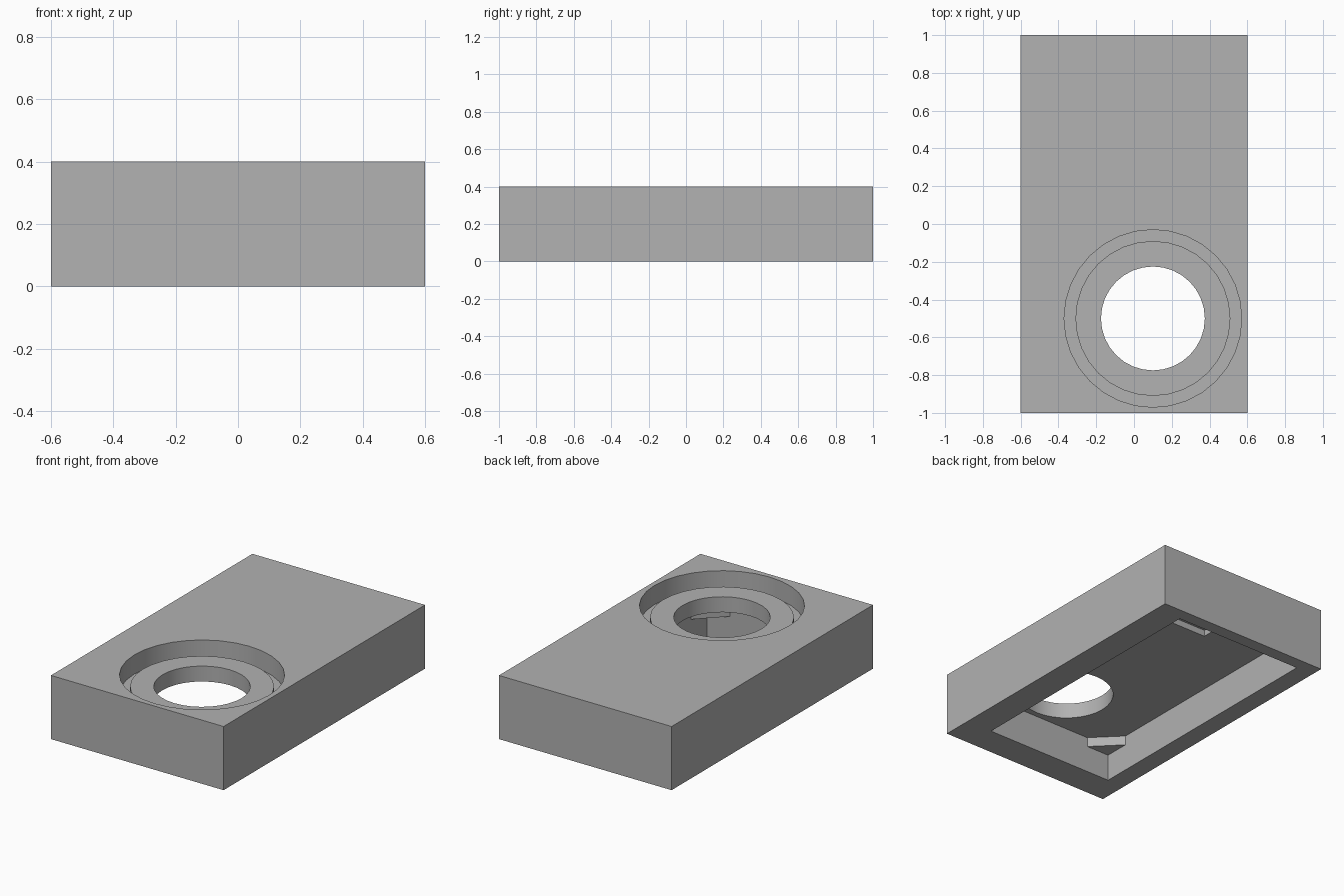
import bpy
import bmesh
import math
from mathutils import Vector

if "Cube" in bpy.data.objects:
    bpy.data.objects.remove(bpy.data.objects["Cube"])

grey = bpy.data.materials.new("plain grey")
grey.use_nodes = True
colour = (0.445, 0.445, 0.445, 1)
grey.diffuse_color = colour
grey.node_tree.nodes["Principled BSDF"].inputs["Base Color"].default_value = colour


def finish(name, bm):
    bmesh.ops.recalc_face_normals(bm, faces=bm.faces)
    mesh = bpy.data.meshes.new(name)
    bm.to_mesh(mesh)
    bm.free()
    mesh.materials.append(grey)
    obj = bpy.data.objects.new(name, mesh)
    bpy.context.collection.objects.link(obj)
    return obj


def prism(name, outline, z0, z1):
    """Upright solid over a flat outline."""
    bm = bmesh.new()
    face = bm.faces.new([bm.verts.new((x, y, z0)) for x, y in outline])
    new = bmesh.ops.extrude_face_region(bm, geom=[face])["geom"]
    verts = [v for v in new if isinstance(v, bmesh.types.BMVert)]
    bmesh.ops.translate(bm, verts=verts, vec=(0, 0, z1 - z0))
    return finish(name, bm)


def block(name, x0, x1, y0, y1, z0, z1):
    return prism(name, [(x0, y0), (x1, y0), (x1, y1), (x0, y1)], z0, z1)


def lathe(name, profile, centre, steps):
    """Solid turned about an upright axis."""
    bm = bmesh.new()
    verts = [bm.verts.new((r, 0, z)) for r, z in profile]
    edges = [bm.edges.new(pair) for pair in zip(verts, verts[1:])]
    bmesh.ops.spin(bm, geom=verts + edges, cent=(0, 0, 0), axis=(0, 0, 1),
                   angle=math.tau, steps=steps)
    bmesh.ops.remove_doubles(bm, verts=bm.verts, dist=0.0005)
    bmesh.ops.translate(bm, verts=bm.verts, vec=Vector((*centre, 0)))
    return finish(name, bm)


def cut(target, cutter):
    mod = target.modifiers.new("cut", "BOOLEAN")
    mod.operation = "DIFFERENCE"
    mod.solver = "EXACT"
    mod.object = cutter
    bpy.context.view_layer.objects.active = target
    bpy.ops.object.modifier_apply(modifier=mod.name)
    bpy.data.objects.remove(cutter)


# Housing with a hollow underside
LEFT, RIGHT, FRONT, BACK, CEILING = -0.48, 0.42, -0.81, 0.92, 0.23
housing = block("housing", -0.6, 0.6, -1, 1, 0, 0.4)
cut(housing, block("pocket_cutter", LEFT, RIGHT, FRONT, BACK, -0.1, CEILING))

# Shallow recess in the pocket ceiling
cut(housing, block("recess_cutter", -0.08, 0.3, 0.55, 0.8, 0.1, 0.27))

# Round seat with a groove around it and a hole through its middle
seat = [(0, 0.1), (0.275, 0.1), (0.275, 0.327), (0.41, 0.327),
        (0.41, 0.28), (0.47, 0.28), (0.47, 0.5), (0, 0.5)]
cut(housing, lathe("seat_cutter", seat, (0.1, -0.5), 32))

bpy.ops.object.select_all(action="DESELECT")
housing.select_set(True)
bpy.context.view_layer.objects.active = housing
bpy.ops.object.shade_smooth_by_angle(angle=math.radians(30))

# Triangular tabs under the ceiling in the pocket corners
LEG = 0.16
for end, y, dy in (("front", FRONT, LEG), ("back", BACK, -LEG)):
    for side, x, dx in (("right", LEFT, LEG), ("left", RIGHT, -LEG)):
        prism(f"{end}_{side}_tab", [(x, y), (x + dx, y), (x, y + dy)], 0.17, CEILING)
